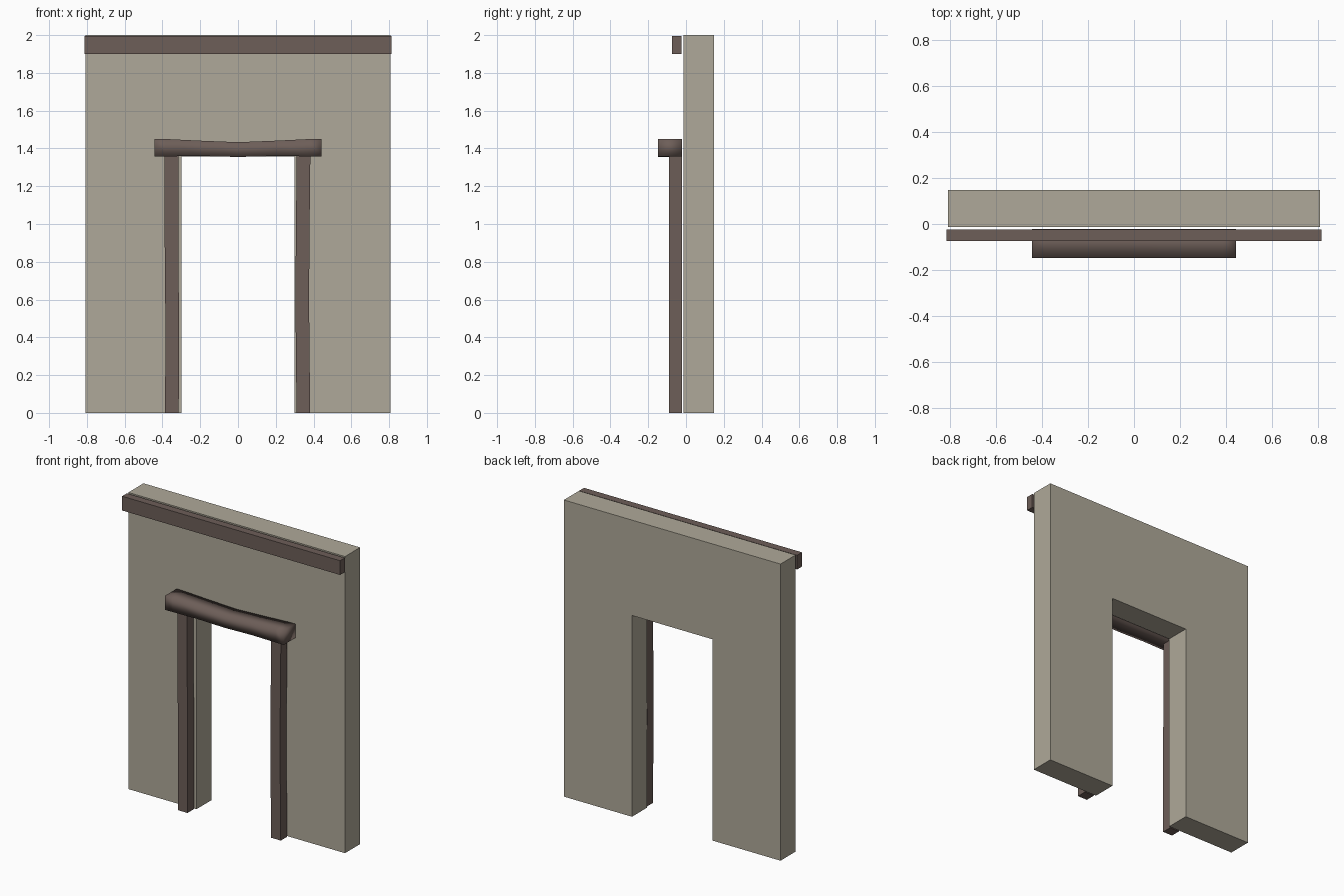
import bpy, bmesh

if "Cube" in bpy.data.objects:
    bpy.data.objects.remove(bpy.data.objects["Cube"])


def material(name, color):
    m = bpy.data.materials.new(name)
    m.diffuse_color = (*color, 1)
    m.use_nodes = True
    m.node_tree.nodes["Principled BSDF"].inputs["Base Color"].default_value = m.diffuse_color
    return m


plaster = material("beige_plaster", (0.43, 0.397, 0.319))
wood = material("dark_brown_wood", (0.153, 0.112, 0.098))


def loft(name, sections, mat, smooth=False):
    """Skin a list of four-cornered sections and cap both ends."""
    bm = bmesh.new()
    rings = [[bm.verts.new(p) for p in s] for s in sections]
    for a, b in zip(rings, rings[1:]):
        for i in range(len(a)):
            j = (i + 1) % len(a)
            bm.faces.new((a[i], a[j], b[j], b[i]))
    bm.faces.new(rings[0])
    bm.faces.new(rings[-1])
    bmesh.ops.recalc_face_normals(bm, faces=bm.faces)
    for f in bm.faces:
        f.smooth = smooth
    me = bpy.data.meshes.new(name)
    bm.to_mesh(me)
    bm.free()
    me.materials.append(mat)
    ob = bpy.data.objects.new(name, me)
    bpy.context.collection.objects.link(ob)
    return ob


def section_x(x, y0, y1, z0, z1):
    return [(x, y0, z0), (x, y1, z0), (x, y1, z1), (x, y0, z1)]


def section_z(z, x0, x1, y0, y1):
    return [(x0, y0, z), (x1, y0, z), (x1, y1, z), (x0, y1, z)]


# Wall with doorway: one outline extruded through the thickness
outline = [(-0.808, 0), (-0.30, 0), (-0.30, 1.357), (0.30, 1.357),
           (0.30, 0), (0.808, 0), (0.808, 2), (-0.808, 2)]
loft("wall", [[(x, y, z) for x, z in outline] for y in (-0.014, 0.147)], plaster)

# Straight beam along the top of the wall
loft("top_beam", [section_x(x, -0.074, -0.023, 1.90, 1.996)
                  for x in (-0.813, 0.813)], wood)

# Sagging lintel with soft shading
sag = [(-0.443, 1.357, 1.451), (-0.385, 1.358, 1.450), (-0.2, 1.360, 1.441),
       (0, 1.355, 1.433), (0.2, 1.360, 1.441), (0.385, 1.358, 1.450),
       (0.443, 1.357, 1.451)]
loft("lintel", [section_x(x, -0.147, -0.021, a, b) for x, a, b in sag],
     wood, smooth=True)

# Slightly crooked door posts: (height, left edge)
posts = {"left_post": [(0, -0.386), (0.45, -0.384), (0.9, -0.388), (1.36, -0.388)],
         "right_post": [(0, 0.310), (0.6, 0.304), (1.0, 0.307), (1.36, 0.311)]}
for name, path in posts.items():
    loft(name, [section_z(z, x, x + 0.072, -0.09, -0.022) for z, x in path], wood)
